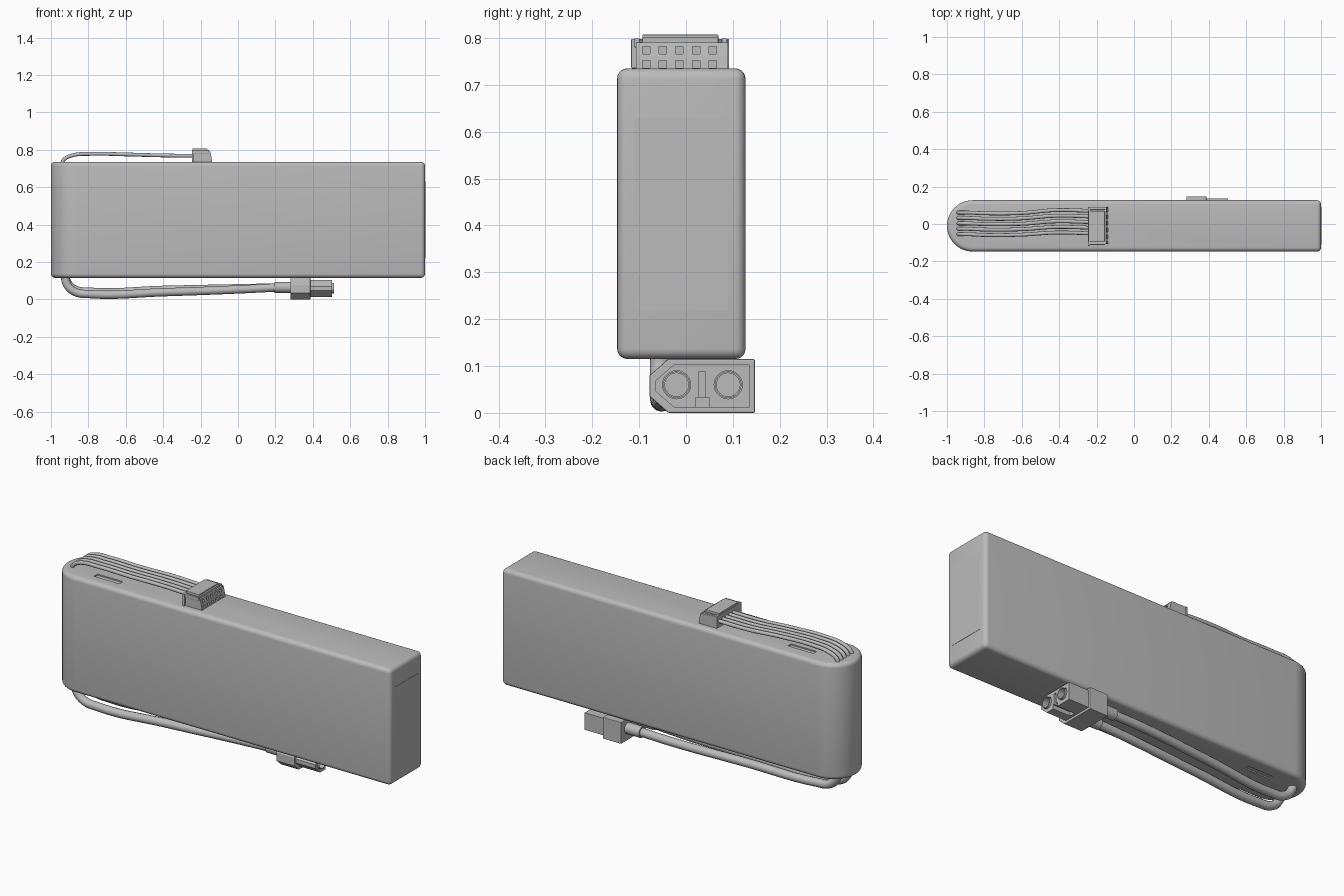
import bpy, bmesh, math
from mathutils import Vector

cube = bpy.data.objects.get("Cube")
if cube:
    bpy.data.objects.remove(cube, do_unlink=True)

grey = bpy.data.materials.new("plain grey")
grey.use_nodes = True
GREY = (0.5, 0.5, 0.5, 1)
grey.diffuse_color = GREY
grey.node_tree.nodes["Principled BSDF"].inputs["Base Color"].default_value = GREY


def activate(ob):
    bpy.ops.object.select_all(action='DESELECT')
    ob.select_set(True)
    bpy.context.view_layer.objects.active = ob


def smooth(ob, angle=35):
    activate(ob)
    bpy.ops.object.shade_smooth_by_angle(angle=math.radians(angle))


def prism(name, points, depth, bevel=0, segments=2):
    """Extrude a closed loop of 3D points along the depth vector."""
    bm = bmesh.new()
    face = bm.faces.new([bm.verts.new(p) for p in points])
    new = bmesh.ops.extrude_face_region(bm, geom=[face])["geom"]
    bmesh.ops.translate(bm, vec=Vector(depth),
                        verts=[v for v in new if isinstance(v, bmesh.types.BMVert)])
    bmesh.ops.recalc_face_normals(bm, faces=bm.faces)
    mesh = bpy.data.meshes.new(name)
    bm.to_mesh(mesh)
    bm.free()
    mesh.materials.append(grey)
    ob = bpy.data.objects.new(name, mesh)
    bpy.context.collection.objects.link(ob)
    if bevel:
        mod = ob.modifiers.new("rounding", 'BEVEL')
        mod.width, mod.segments = bevel, segments
        mod.limit_method, mod.angle_limit = 'ANGLE', math.radians(30)
        mod.use_clamp_overlap = False
        activate(ob)
        bpy.ops.object.modifier_apply(modifier=mod.name)
    return ob


def box(name, x, y, z, bevel=0):
    loop = [(x[0], a, b) for a, b in
            ((y[0], z[0]), (y[1], z[0]), (y[1], z[1]), (y[0], z[1]))]
    return prism(name, loop, (x[1] - x[0], 0, 0), bevel)


def disc(name, x0, x1, y, z, r, sides=24):
    loop = [(x0, y + r * math.cos(math.tau * i / sides), z + r * math.sin(math.tau * i / sides))
            for i in range(sides)]
    return prism(name, loop, (x1 - x0, 0, 0))


def cut(ob, cutters):
    for c in cutters:
        c.hide_render = True
        mod = ob.modifiers.new("cut", 'BOOLEAN')
        mod.object, mod.operation, mod.solver = c, 'DIFFERENCE', 'EXACT'
        activate(ob)
        bpy.ops.object.modifier_apply(modifier=mod.name)
        bpy.data.objects.remove(c, do_unlink=True)


def wire(name, points, radius):
    curve = bpy.data.curves.new(name, 'CURVE')
    curve.dimensions = '3D'
    curve.bevel_depth, curve.bevel_resolution = radius, 4
    curve.resolution_u, curve.use_fill_caps = 10, True
    sp = curve.splines.new('BEZIER')
    sp.bezier_points.add(len(points) - 1)
    for bp, p in zip(sp.bezier_points, points):
        bp.co = p
        bp.handle_left_type = bp.handle_right_type = 'AUTO'
    curve.materials.append(grey)
    ob = bpy.data.objects.new(name, curve)
    bpy.context.collection.objects.link(ob)
    activate(ob)
    bpy.ops.object.convert(target='MESH')
    smooth(bpy.context.object, 50)


# Battery body: flat at one end, half-round at the other
R, MID, LOW, HIGH = 0.137, -0.01, 0.115, 0.735
outline = [(1, MID - R, LOW), (1, MID + R, LOW)]
for i in range(25):
    a = math.pi / 2 + math.pi * i / 24
    outline.append((R - 1 + R * math.cos(a), MID + R * math.sin(a), LOW))
body = prism("battery_body", outline, (0, 0, HIGH - LOW), 0.022, 5)

# Shallow slots near the wire exits, and the end panel
cut(body, [box("slot_cutter", (-0.79, -0.64), y, z)
           for y in ((-0.085, -0.055), (0.028, 0.055))
           for z in ((HIGH - 0.006, HIGH + 0.02), (LOW - 0.02, LOW + 0.006))])
smooth(body)
box("end_panel", (0.999, 1.0015), (-0.11, 0.09), (0.22, 0.63))

# Power connector: chamfered shell and a smaller mating front
def keyed(x, inset):
    y0, y1, z0, z1 = -0.078 + inset, 0.147 - inset, inset, 0.115 - inset
    return [(x, y1, z0), (x, y1, z1), (x, y0 + 0.04, z1),
            (x, y0, z1 - 0.035), (x, y0, z0 + 0.035), (x, y0 + 0.04, z0)]


shell = prism("power_connector_shell", keyed(0.28, 0), (0.107, 0, 0), 0.003)
SOCKETS = (-0.02, 0.09)
front = prism("power_connector_front", keyed(0.385, 0.012), (0.118, 0, 0))
cut(front, [disc("hole_cutter", 0.43, 0.52, y, 0.06, 0.03) for y in SOCKETS]
    + [box("gap_cutter", (0.42, 0.52), (0.028, 0.042), (0.03, 0.088)),
       box("notch_cutter", (0.40, 0.52), (0.02, 0.05), (0, 0.033))])
smooth(front)
for y in SOCKETS:
    tube = disc("socket_tube", 0.40, 0.513, y, 0.06, 0.0285)
    cut(tube, [disc("bore_cutter", 0.425, 0.53, y, 0.06, 0.025)])
    smooth(tube)
    sleeve = disc("wire_sleeve", 0.195, 0.285, y, 0.064, 0.029)
    smooth(sleeve)

# Power wires looping out of the underside
for side, y0, y1, dz in (("front", -0.055, SOCKETS[0], 0), ("back", 0.035, SOCKETS[1], 0.013)):
    wire("power_wire_" + side, [
        (-0.925, y0, 0.14), (-0.918, y0, 0.088 + dz), (-0.875, y0, 0.042 + dz),
        (-0.79, y0, 0.028 + dz), (-0.4, (y0 + y1) / 2, 0.038 + dz),
        (0, y1, 0.053 + dz / 2), (0.22, y1, 0.064)], 0.022)

# Balance plug: block with two rows of contact windows
plug_profile = [(-0.238, 0, 0.735), (-0.138, 0, 0.735), (-0.142, 0, 0.762),
                (-0.148, 0, 0.79), (-0.238, 0, 0.796)]
plug = prism("balance_plug", [(x, -0.107, z) for x, y, z in plug_profile], (0, 0.197, 0))
HOLES = [-0.085 + 0.0355 * i for i in range(5)]
cut(plug, [box("window_cutter", (-0.18, -0.12), (y - 0.008, y + 0.008), (z - 0.008, z + 0.008))
           for y in HOLES for z in (0.774, 0.744)])
box("plug_rear_flange", (-0.246, -0.234), (-0.117, 0.092), (0.735, 0.798), 0.002)
box("plug_ridge", (-0.205, -0.156), (-0.093, 0.069), (0.785, 0.801), 0.002)
box("plug_latch", (-0.244, -0.165), (-0.093, 0.069), (0.794, 0.807), 0.002)
for y in (-0.105, 0.082):
    box("plug_side_rail", (-0.238, -0.155), (y - 0.006, y + 0.006), (0.78, 0.799), 0.002)

# Balance wires running along the top
for i in range(5):
    y0, y1 = -0.055 + 0.029 * i, -0.05 + 0.03 * i
    wire(f"balance_wire_{i + 1}", [
        (-0.945, y0, 0.715), (-0.93, y0, 0.748), (-0.885, y0, 0.77),
        (-0.79, y0 - 0.004, 0.778), (-0.6, y0 - 0.002, 0.775),
        (-0.42, y1 + 0.004, 0.77), (-0.225, y1, 0.767)], 0.01)
